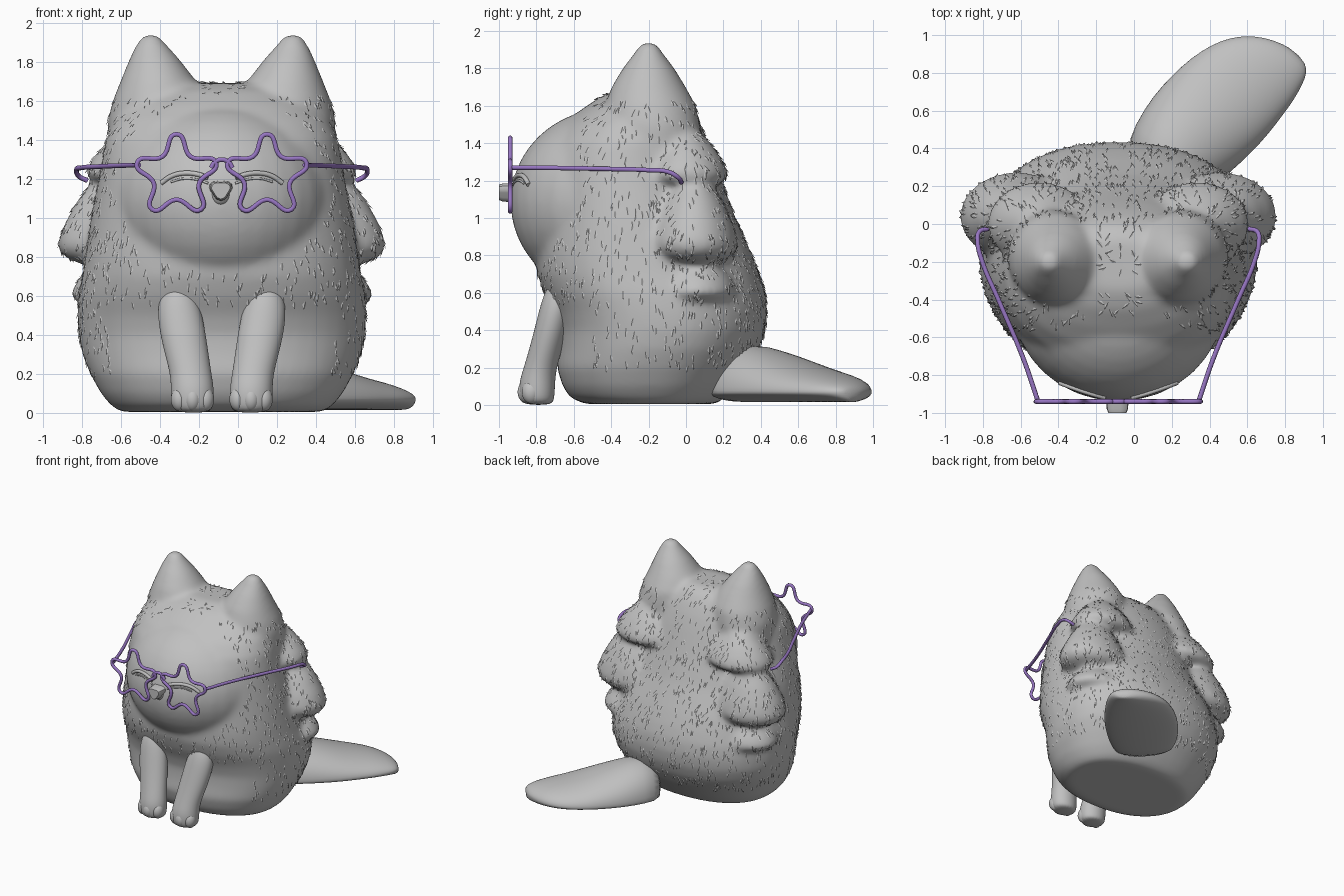
import bpy, bmesh, math, random
from mathutils import Vector, Matrix

random.seed(4)
CX = -0.083  # middle of the animal; the tail reaches out to its left
if bpy.data.objects.get("Cube"):
    bpy.data.objects.remove(bpy.data.objects["Cube"])


def material(name, rgb):
    m = bpy.data.materials.new(name)
    m.use_nodes = True
    m.diffuse_color = (*rgb, 1)
    bsdf = m.node_tree.nodes["Principled BSDF"]
    bsdf.inputs["Base Color"].default_value = (*rgb, 1)
    bsdf.inputs["Roughness"].default_value = 0.7
    return m


GREY = material("soft grey", (0.53, 0.53, 0.53))
PURPLE = material("purple", (0.31, 0.18, 0.54))


def finish(bm, name, mat=GREY, subdiv=0, smooth=True):
    bmesh.ops.recalc_face_normals(bm, faces=bm.faces)
    me = bpy.data.meshes.new(name)
    bm.to_mesh(me)
    bm.free()
    me.materials.append(mat)
    if smooth:
        me.shade_smooth()
    ob = bpy.data.objects.new(name, me)
    bpy.context.collection.objects.link(ob)
    if subdiv:
        ob.modifiers.new("Subdivision", "SUBSURF").levels = subdiv
        ob.modifiers["Subdivision"].render_levels = subdiv
    return ob


def skin(bm, rings):
    """Join rings of points into a closed tube."""
    loops = [[bm.verts.new(p) for p in ring] for ring in rings]
    n = len(loops[0])
    for a, b in zip(loops, loops[1:]):
        for i in range(n):
            j = (i + 1) % n
            bm.faces.new((a[i], a[j], b[j], b[i]))
    bm.faces.new(loops[0][::-1])
    bm.faces.new(loops[-1])


def oval(x, y, z, rx, ry, n=32, power=2.0):
    pts = []
    for i in range(n):
        c, s = math.cos(math.tau * i / n), math.sin(math.tau * i / n)
        e = 2 / power
        pts.append((x + rx * math.copysign(abs(c) ** e, c),
                    y + ry * math.copysign(abs(s) ** e, s), z))
    return pts


def ball(bm, centre, size):
    mat = Matrix.Translation(centre) @ Matrix.Diagonal((*size, 1))
    bmesh.ops.create_uvsphere(bm, u_segments=32, v_segments=20, radius=1, matrix=mat)


def tube(name, points, radius, mat, cyclic=False):
    cu = bpy.data.curves.new(name, "CURVE")
    cu.dimensions = "3D"
    cu.bevel_depth, cu.bevel_resolution, cu.resolution_u = radius, 3, 8
    cu.use_fill_caps = True
    sp = cu.splines.new("BEZIER")
    sp.bezier_points.add(len(points) - 1)
    for bp, p in zip(sp.bezier_points, points):
        bp.co = p
        bp.handle_left_type = bp.handle_right_type = "AUTO"
    sp.use_cyclic_u = cyclic
    cu.materials.append(mat)
    ob = bpy.data.objects.new(name, cu)
    bpy.context.collection.objects.link(ob)
    return ob


# Body: height, half width, front, back
bm = bmesh.new()
trunk = [(0.005, .52, -.54, .16), (.04, .57, -.62, .21), (.1, .62, -.66, .26),
         (.2, .675, -.69, .33), (.3, .715, -.68, .39), (.4, .735, -.68, .425),
         (.5, .74, -.71, .435), (.6, .735, -.76, .425), (.7, .715, -.795, .395),
         (.8, .70, -.80, .355), (1.0, .67, -.81, .265), (1.2, .63, -.80, .19),
         (1.3, .612, -.78, .155), (1.4, .595, -.735, .12), (1.5, .55, -.655, .08),
         (1.58, .48, -.56, .04), (1.65, .37, -.455, -.01), (1.69, .25, -.35, -.08)]
skin(bm, [oval(CX, (f + b) / 2, z, w, (b - f) / 2, 48, 2.25 if z < .9 else 2.05)
          for z, w, f, b in trunk])

# Head ball
HEAD, HSIZE = Vector((CX, -0.42, 1.085)), Vector((0.56, 0.52, 0.5))
ball(bm, HEAD, HSIZE)

# Ears, and fur rolls that flare out downwards (offset, depth, top, drop, radii)
ear = [(1.3, .36, -.17, .22, .24), (1.5, .345, -.18, .24, .255), (1.6, .325, -.19, .235, .245),
       (1.7, .325, -.2, .195, .2), (1.8, .343, -.2, .137, .14),
       (1.88, .36, -.2, .085, .08), (1.94, .365, -.2, .04, .04)]
flare = [(0, .35), (.3, .68), (.55, .89), (.75, 1), (.85, .99), (.94, .86), (1, .62)]
rolls = [(.42, 0, 1.46, .29, .275, .225), (.54, .04, 1.22, .455, .30, .235),
         (.49, .05, .82, .27, .285, .225)]
for s in (-1, 1):
    skin(bm, [oval(CX + s * x, y, z, rx, ry) for z, x, y, rx, ry in ear])
    for x, y, top, drop, rx, ry in rolls:
        skin(bm, [oval(CX + s * x, y, top - t * drop, rx * k, ry * k) for t, k in flare])
body = finish(bm, "body")
rm = body.modifiers.new("Fuse", "REMESH")
rm.mode, rm.voxel_size, rm.use_smooth_shade = "VOXEL", 0.018, True
sm = body.modifiers.new("Soften", "SMOOTH")
sm.factor, sm.iterations = 0.5, 20

# Fur: slim pointed tufts lying down along the body surface
bpy.context.view_layer.update()
skin_mesh = body.evaluated_get(bpy.context.evaluated_depsgraph_get()).to_mesh()
bm = bmesh.new()
for poly in skin_mesh.polygons:
    p, n = poly.center.copy(), poly.normal.copy()
    on_face = p.y < -.42 and ((p.x - CX) / .54) ** 2 + ((p.z - 1.17) / .46) ** 2 < 1
    bare_chest = p.y < -.5 and p.z < .55
    ear_tip = p.z > 1.62 and abs(p.x - CX) > .12
    if p.z < .2 or on_face or bare_chest or ear_tip or random.random() > 0.075:
        continue
    down = Vector((random.uniform(-.5, .5), random.uniform(-.3, .3), -1))
    down = (down - n * down.dot(n)).normalized()
    side = n.cross(down)
    length, wide = random.uniform(.045, .065), random.uniform(.009, .014)
    root = bm.verts.new(p - down * length * .6 - n * .004)
    a = bm.verts.new(p + side * wide - n * .002)
    b = bm.verts.new(p - side * wide - n * .002)
    tip = bm.verts.new(p + down * length * .5 + n * .010)
    for f in ((root, a, tip), (root, tip, b), (a, b, tip), (root, b, a)):
        bm.faces.new(f)
finish(bm, "fur_tufts", smooth=False)

# Front legs with three toes each
leg = [(0, .145, -.79, .08, .07), (.03, .15, -.797, .11, .095), (.12, .15, -.797, .112, .098),
       (.2, .158, -.78, .106, .088), (.35, .19, -.735, .117, .09),
       (.5, .215, -.7, .118, .088), (.6, .225, -.68, .095, .08), (.68, .22, -.66, .05, .05)]
for s, label in ((-1, "right"), (1, "left")):
    bm = bmesh.new()
    skin(bm, [oval(CX + s * x, y, z, rx, ry, 20) for z, x, y, rx, ry in leg])
    finish(bm, label + "_front_leg", subdiv=2)
    bm = bmesh.new()
    for t in (-1, 0, 1):
        ball(bm, (CX + s * .15 + t * .066, -.85 + abs(t) * .022, .07), (.045, .05, .062))
    finish(bm, label + "_toes")

# Tail: distance along, sideways shift, half width, height
tail = [(-.07, .03, .2, .28), (.1, .04, .262, .335), (.27, .05, .29, .295), (.42, .05, .295, .255),
        (.55, .05, .29, .215), (.68, .045, .267, .185), (.78, .03, .237, .165),
        (.87, .005, .185, .14), (.93, -.03, .125, .115), (.965, -.055, .05, .085)]
along, across = Vector((.707, .707, 0)), Vector((-.707, .707, 0))
rings = []
for d, shift, w, h in tail:
    mid = Vector((.15, .25, .07)) + along * d + across * shift
    ring = []
    for i in range(28):
        c, s = math.cos(math.tau * i / 28), math.sin(math.tau * i / 28)
        ring.append(mid + across * w * c + Vector((0, 0, s * (h - .07 if s > 0 else .055))))
    rings.append(ring)
bm = bmesh.new()
skin(bm, rings)
finish(bm, "tail", subdiv=1)

# Nose: rounded triangle block over a small muzzle
bm = bmesh.new()
rings = []
for y, k in ((-.9, 1.1), (-.98, 1), (-1.0, .85)):
    rings.append([(CX - .005 + math.sin(a) * r * k, y, 1.143 - math.cos(a) * r * k * .9)
                  for a, r in ((math.tau * i / 18, .053 + .008 * math.cos(3 * math.tau * i / 18))
                               for i in range(18))])
skin(bm, rings)
nose = finish(bm, "nose")
bm = bmesh.new()
ball(bm, (CX - .005, -.91, 1.12), (.05, .05, .06))
finish(bm, "muzzle")


# Closed eyes: curved lids resting on the head
def on_head(x, z):
    u, v = (x - HEAD.x) / HSIZE.x, (z - HEAD.z) / HSIZE.z
    return (x, HEAD.y - HSIZE.y * math.sqrt(1 - u * u - v * v) + .002, z)


# Glasses: star rims, side arms, bridge
RIM = -0.94
for s, label in ((-1, "right"), (1, "left")):
    lid = [(.07, 1.205), (.13, 1.224), (.2, 1.228), (.26, 1.212), (.31, 1.178)]
    tube(label + "_upper_lid", [on_head(CX + s * x, z) for x, z in lid], .013, GREY)
    tube(label + "_lower_lid", [on_head(CX + s * x, z - .028) for x, z in lid[:-1]], .006, GREY)
    star = []
    for i in range(10):
        r, a = (.122 if i % 2 else .213), math.tau * i / 10
        star.append((CX + s * .232 + r * math.sin(a), RIM, 1.215 + r * math.cos(a)))
    tube(label + "_star_rim", star, .0125, PURPLE, True)
    arm = [(.425, RIM, 1.27), (.5, -.72, 1.268), (.635, -.4, 1.262), (.72, -.2, 1.256),
           (.745, -.09, 1.245), (.735, -.04, 1.215), (.69, -.025, 1.19)]
    tube(label + "_glasses_arm", [(CX + s * x, y, z) for x, y, z in arm], .0125, PURPLE)
tube("glasses_bridge", [(CX + x, RIM, z) for x, z in
                        ((-.055, 1.255), (-.035, 1.285), (0, 1.298), (.035, 1.285), (.055, 1.255))],
     .0125, PURPLE)

# Keep the nose edge crisp
bpy.context.view_layer.objects.active = nose
nose.select_set(True)
bpy.ops.object.shade_smooth_by_angle(angle=math.radians(40))
